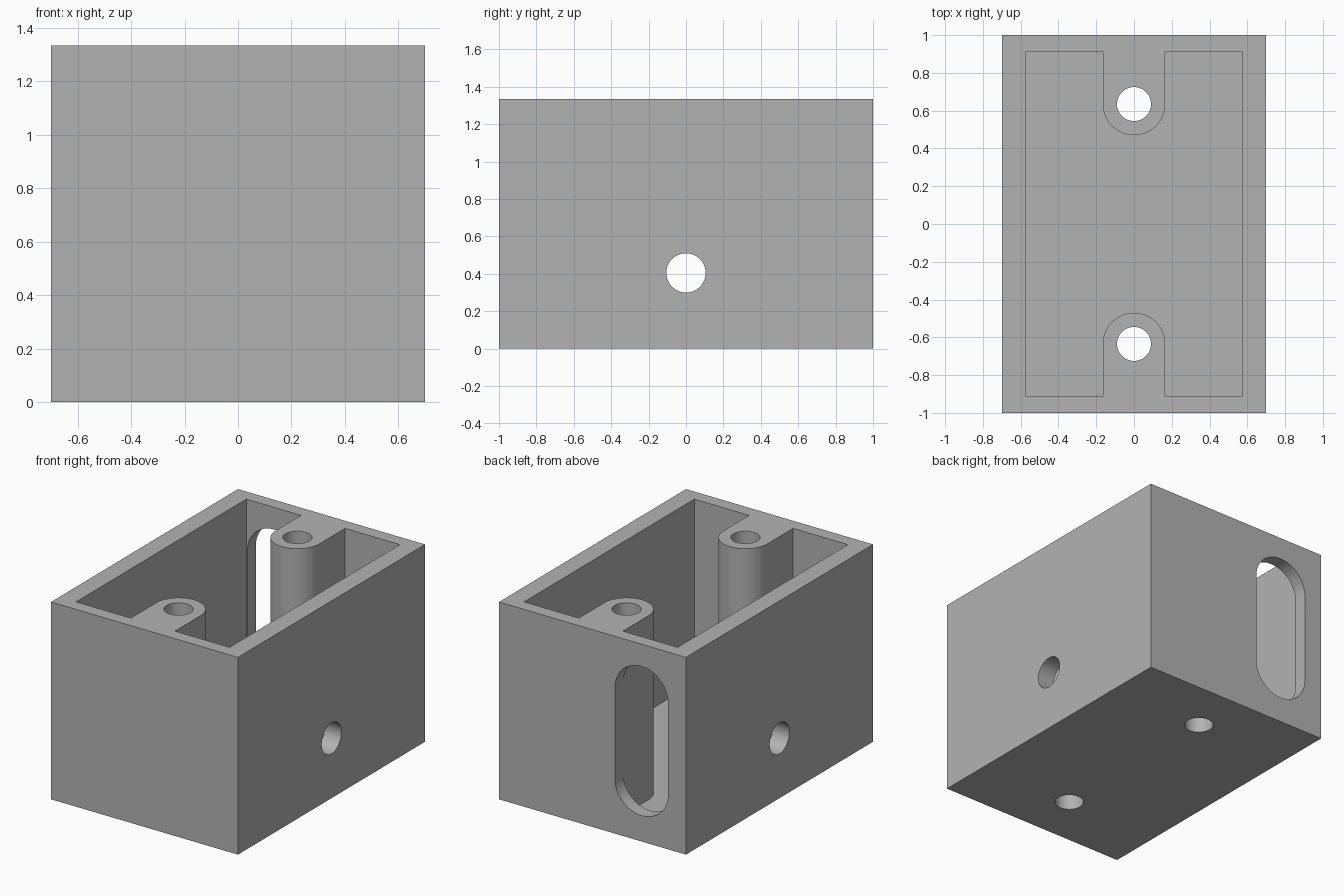
import bpy, bmesh, math
from mathutils import Matrix, Vector

cube = bpy.data.objects.get("Cube")
if cube:
    bpy.data.objects.remove(cube, do_unlink=True)

# Main dimensions
HALF_X, HALF_Y, HEIGHT = 0.70, 1.0, 1.335
IN_X, IN_Y, FLOOR = 0.575, 0.91, 0.09
POST_Y, POST_R, HOLE_R = 0.635, 0.165, 0.09

grey = bpy.data.materials.new("plain grey")
grey.use_nodes = True
grey.diffuse_color = (0.45, 0.45, 0.45, 1)
grey.node_tree.nodes["Principled BSDF"].inputs["Base Color"].default_value = grey.diffuse_color


def arc(cx, cy, r, start, end, n):
    """Points along an arc, angles in degrees."""
    angles = [math.radians(start + (end - start) * i / n) for i in range(n + 1)]
    return [(cx + r * math.cos(a), cy + r * math.sin(a)) for a in angles]


def prism(name, outline, low, high, turn=Matrix()):
    """Extrude a flat outline from low to high, then turn it."""
    bm = bmesh.new()
    face = bm.faces.new([bm.verts.new((x, y, low)) for x, y in outline])
    top = bmesh.ops.extrude_face_region(bm, geom=[face])["geom"]
    bmesh.ops.translate(bm, vec=Vector((0, 0, high - low)),
                        verts=[v for v in top if isinstance(v, bmesh.types.BMVert)])
    bmesh.ops.transform(bm, matrix=turn, verts=bm.verts)
    bmesh.ops.recalc_face_normals(bm, faces=bm.faces)
    mesh = bpy.data.meshes.new(name)
    bm.to_mesh(mesh)
    bm.free()
    mesh.materials.append(grey)
    obj = bpy.data.objects.new(name, mesh)
    bpy.context.collection.objects.link(obj)
    return obj


def cut(target, cutter):
    """Subtract the cutter and discard it."""
    cutter.hide_render = True
    mod = target.modifiers.new("cut", 'BOOLEAN')
    mod.operation, mod.solver, mod.object = 'DIFFERENCE', 'EXACT', cutter
    bpy.context.view_layer.objects.active = target
    bpy.ops.object.modifier_apply(modifier=mod.name)
    bpy.data.objects.remove(cutter, do_unlink=True)


# Solid block
box = prism("enclosure_box", [(-HALF_X, -HALF_Y), (HALF_X, -HALF_Y),
                              (HALF_X, HALF_Y), (-HALF_X, HALF_Y)], 0, HEIGHT)

# Open cavity, its outline leaving a rounded screw post at each end
half = [(IN_X, IN_Y), (POST_R, IN_Y)]
half += arc(0, POST_Y, POST_R, 0, -180, 32)
half += [(-POST_R, IN_Y), (-IN_X, IN_Y)]
cavity = half + [(-x, -y) for x, y in half]
cut(box, prism("cavity_cutter", cavity, FLOOR, HEIGHT + 0.2))

# Screw holes through the posts and floor
for side in (-1, 1):
    circle = arc(0, side * POST_Y, HOLE_R, 0, 360, 48)[:-1]
    cut(box, prism("screw_hole_cutter", circle, -0.1, HEIGHT + 0.1))

# Round cable hole through both side walls
along_x = Matrix.Rotation(math.radians(90), 4, 'Y')
circle = arc(-0.405, 0, 0.105, 0, 360, 48)[:-1]
cut(box, prism("side_hole_cutter", circle, -1, 1, along_x))

# Tall rounded slot in the back wall
along_y = Matrix.Rotation(math.radians(90), 4, 'X')
slot = arc(-0.367, 0.985, 0.2, 0, 180, 32) + arc(-0.367, 0.375, 0.2, 180, 360, 32)
cut(box, prism("back_slot_cutter", slot, -1.1, -0.8, along_y))

# Smooth round walls, sharp corners
bpy.ops.object.select_all(action='DESELECT')
box.select_set(True)
bpy.context.view_layer.objects.active = box
bpy.ops.object.shade_smooth_by_angle(angle=math.radians(30))
